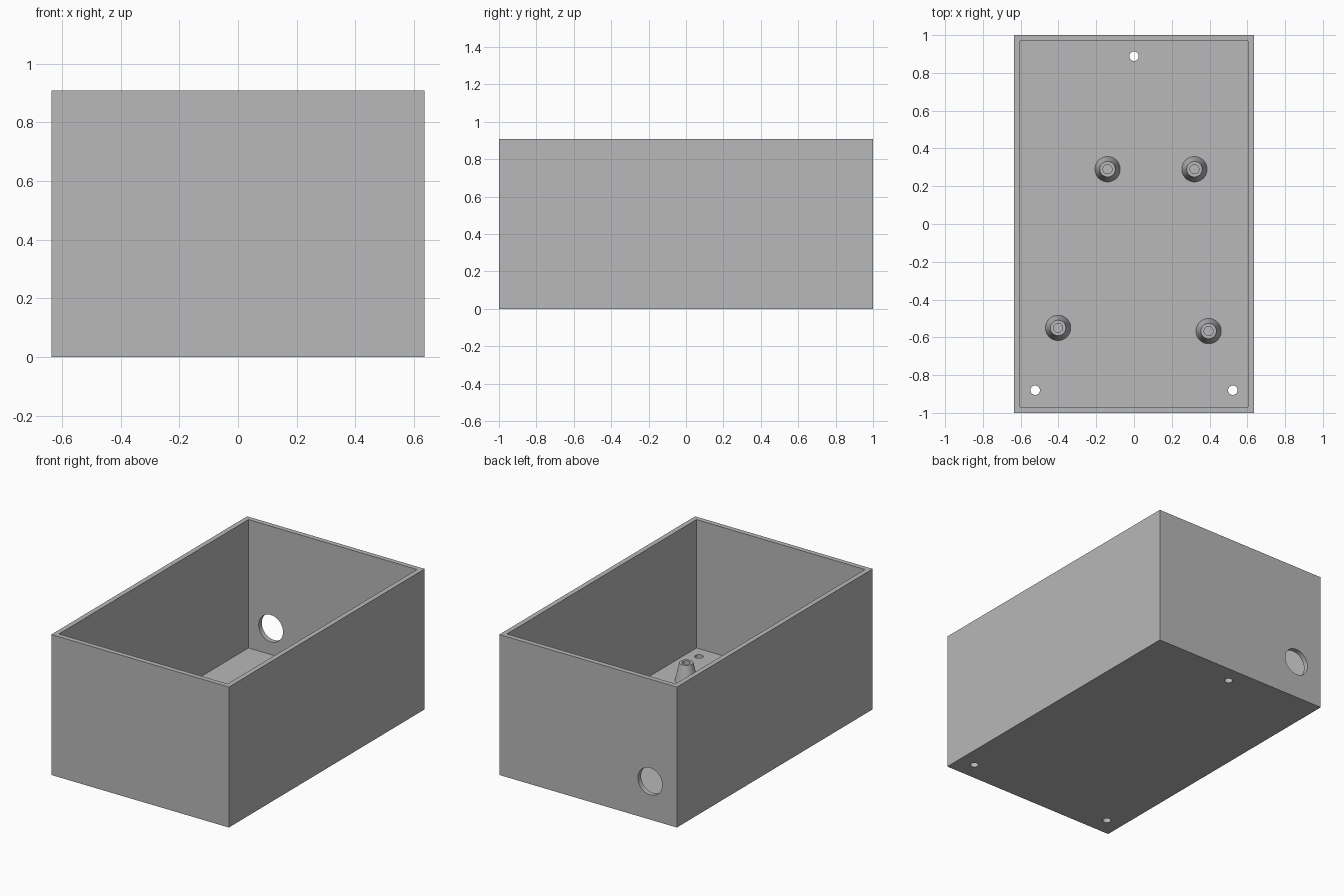
import bpy, bmesh, math
from mathutils import Matrix

cube = bpy.data.objects.get("Cube")
if cube:
    bpy.data.objects.remove(cube, do_unlink=True)

WIDTH, LENGTH, HEIGHT = 1.27, 2.0, 0.908
WALL, FLOOR, POST_TOP = 0.032, 0.078, 0.193

grey = bpy.data.materials.new("plain grey")
grey.use_nodes = True
grey.diffuse_color = (0.48, 0.48, 0.48, 1)
grey.node_tree.nodes["Principled BSDF"].inputs["Base Color"].default_value = grey.diffuse_color


def make_object(name, bm):
    bmesh.ops.recalc_face_normals(bm, faces=bm.faces)
    mesh = bpy.data.meshes.new(name)
    bm.to_mesh(mesh)
    bm.free()
    mesh.materials.append(grey)
    obj = bpy.data.objects.new(name, mesh)
    bpy.context.collection.objects.link(obj)
    return obj


def make_box(name, sx, sy, z0, z1):
    bm = bmesh.new()
    place = Matrix.Translation((0, 0, (z0 + z1) / 2)) @ Matrix.Diagonal((sx, sy, z1 - z0, 1))
    bmesh.ops.create_cube(bm, size=1, matrix=place)
    return make_object(name, bm)


def make_rod(name, radius, depth, place):
    bm = bmesh.new()
    bmesh.ops.create_cone(bm, cap_ends=True, segments=48, radius1=radius,
                          radius2=radius, depth=depth, matrix=place)
    return make_object(name, bm)


def activate(obj):
    bpy.ops.object.select_all(action='DESELECT')
    obj.select_set(True)
    bpy.context.view_layer.objects.active = obj


def cut(target, cutter):
    cutter.hide_render = True
    mod = target.modifiers.new("cut", 'BOOLEAN')
    mod.operation = 'DIFFERENCE'
    mod.solver = 'EXACT'
    mod.object = cutter
    activate(target)
    bpy.ops.object.modifier_apply(modifier=mod.name)
    bpy.data.objects.remove(cutter, do_unlink=True)


# Open-topped case with a thick floor
case = make_box("case", WIDTH, LENGTH, 0, HEIGHT)
cut(case, make_box("cavity_cutter", WIDTH - 2 * WALL, LENGTH - 2 * WALL, FLOOR, HEIGHT + 0.2))

# Three screw holes through the floor
for x, y in [(0, 0.888), (-0.523, -0.88), (0.523, -0.88)]:
    cut(case, make_rod("screw_hole_cutter", 0.025, 0.4, Matrix.Translation((x, y, 0))))

# Cable hole through the back wall
place = Matrix.Translation((-0.443, LENGTH / 2, 0.247)) @ Matrix.Rotation(math.pi / 2, 4, 'X')
cut(case, make_rod("cable_hole_cutter", 0.087, 0.3, place))
activate(case)
bpy.ops.object.shade_smooth_by_angle(angle=math.radians(30))

# Tapered mounting posts with a blind screw hole, turned from a profile
profile = [(0.067, FLOOR), (0.041, POST_TOP), (0.024, POST_TOP), (0.024, FLOOR + 0.002), (0, FLOOR + 0.002)]
posts = {"back_right_post": (-0.14, 0.29), "back_left_post": (0.32, 0.29),
         "front_right_post": (-0.402, -0.55), "front_left_post": (0.395, -0.567)}
for name, (x, y) in posts.items():
    bm = bmesh.new()
    verts = [bm.verts.new((r, 0, z)) for r, z in profile]
    edges = [bm.edges.new(pair) for pair in zip(verts, verts[1:])]
    bmesh.ops.spin(bm, geom=verts + edges, cent=(0, 0, 0), axis=(0, 0, 1),
                   angle=math.tau, steps=48, use_merge=True)
    bmesh.ops.remove_doubles(bm, verts=bm.verts, dist=0.0001)
    post = make_object(name, bm)
    # Keep the open shell facing outwards
    if max(post.data.polygons, key=lambda p: p.center.z).normal.z < 0:
        post.data.flip_normals()
    post.location = (x, y, 0)
    activate(post)
    bpy.ops.object.shade_smooth_by_angle(angle=math.radians(30))
